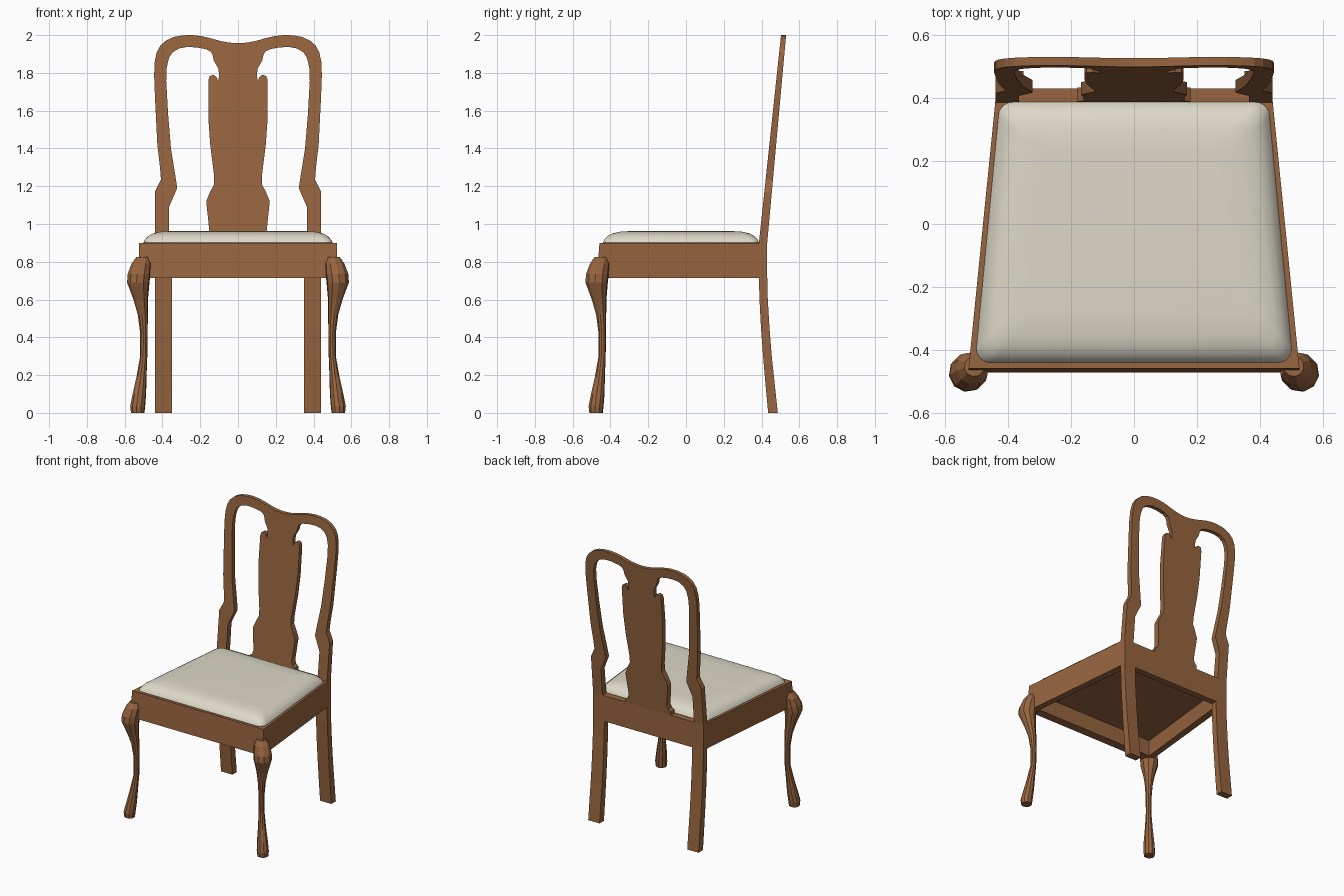
import bpy, bmesh, math


def material(name, rgb):
    m = bpy.data.materials.new(name)
    m.diffuse_color = (*rgb, 1)
    return m


WOOD = material("wood", (0.31, 0.13, 0.05))
FABRIC = material("fabric", (0.72, 0.69, 0.58))


def loft(name, rings, mat, ring_closed=False):
    """Skin a series of equal-length point loops; cap the ends or join last to first."""
    bm = bmesh.new()
    loops = [[bm.verts.new(p) for p in r] for r in rings]
    n = len(loops[0])
    pairs = list(zip(loops, loops[1:]))
    if ring_closed:
        pairs.append((loops[-1], loops[0]))
    else:
        bm.faces.new(loops[0])
        bm.faces.new(loops[-1])
    for a, b in pairs:
        for i in range(n):
            j = (i + 1) % n
            bm.faces.new((a[i], a[j], b[j], b[i]))
    bmesh.ops.recalc_face_normals(bm, faces=bm.faces)
    me = bpy.data.meshes.new(name)
    bm.to_mesh(me)
    bm.free()
    me.materials.append(mat)
    ob = bpy.data.objects.new(name, me)
    bpy.context.collection.objects.link(ob)
    return ob


def trapezoid(xf, yf, xb, yb, z):
    return [(-xf, yf, z), (xf, yf, z), (xb, yb, z), (-xb, yb, z)]


# Seat rails: hollow tapered frame, front face sloping slightly
loft("seat_frame", [
    trapezoid(0.525, -0.472, 0.436, 0.43, 0.715),
    trapezoid(0.525, -0.458, 0.436, 0.43, 0.9),
    trapezoid(0.475, -0.41, 0.39, 0.385, 0.9),
    trapezoid(0.475, -0.41, 0.39, 0.385, 0.715)], WOOD, True)
loft("seat_panel", [trapezoid(0.48, -0.415, 0.395, 0.39, z) for z in (0.83, 0.895)], WOOD)


# Cushion: rounded-corner trapezoid rings rising in a soft dome
def cushion_ring(d, z, r=0.045, seg=5):
    cx, cy = 0.0, -0.028
    pts = []
    corners = [(0.43 - d, 0.387 - d, 0), (-0.43 + d, 0.387 - d, 90),
               (-0.50 + d, -0.44 + d, 180), (0.50 - d, -0.44 + d, 270)]
    for x, y, a0 in corners:
        ox, oy = x - math.copysign(r, x - cx), y - math.copysign(r, y - cy)
        for k in range(seg + 1):
            a = math.radians(a0 + 90 * k / seg)
            pts.append((ox + r * math.cos(a), oy + r * math.sin(a), z))
    return pts


cushion = loft("seat_cushion", [cushion_ring(d, z) for d, z in (
    (0.006, 0.89), (0, 0.902), (0.008, 0.918), (0.025, 0.936), (0.05, 0.95),
    (0.09, 0.959), (0.15, 0.963))], FABRIC)
bpy.context.view_layer.objects.active = cushion
cushion.select_set(True)
bpy.ops.object.shade_smooth_by_angle(angle=math.radians(40))

# Back: right half outline, from the top centre down the post, up round the
# opening and down the side of the splat; mirrored into a single leaning slab
half = [(0, 1.957), (0.045, 1.96), (0.09, 1.968), (0.14, 1.982), (0.19, 1.994), (0.24, 2.0),
        (0.29, 1.999), (0.34, 1.99), (0.38, 1.972), (0.41, 1.946), (0.43, 1.91),
        (0.441, 1.86), (0.444, 1.79), (0.44, 1.68), (0.427, 1.42), (0.413, 1.30),
        (0.408, 1.235), (0.44, 1.17), (0.44, 0.9),
        (0.365, 0.9), (0.365, 1.09), (0.322, 1.19), (0.33, 1.245), (0.355, 1.4),
        (0.37, 1.58), (0.38, 1.76), (0.377, 1.83), (0.365, 1.88), (0.345, 1.91),
        (0.31, 1.93), (0.27, 1.937), (0.22, 1.935), (0.17, 1.926), (0.143, 1.912),
        (0.133, 1.89), (0.128, 1.865), (0.105, 1.825), (0.1, 1.79), (0.105, 1.755),
        (0.113, 1.778), (0.13, 1.79), (0.15, 1.783), (0.157, 1.76), (0.157, 1.56),
        (0.147, 1.42), (0.127, 1.26), (0.127, 1.21), (0.15, 1.165), (0.168, 1.12),
        (0.152, 0.965), (0.16, 0.94), (0.18, 0.925), (0.18, 0.9)]
outline = half + [(-x, z) for x, z in reversed(half[1:])]


def lean(z, y0, y1):
    return y0 + (y1 - y0) * (z - 0.9) / 1.1


loft("chair_back", [[(x, lean(z, 0.386, 0.503), z) for x, z in outline],
                    [(x, lean(z, 0.43, 0.53), z) for x, z in outline]], WOOD)

# Legs, built for both sides
rear = [(0, 0.435, 0.486), (0.15, 0.421, 0.470), (0.3, 0.408, 0.454), (0.45, 0.397, 0.442),
        (0.6, 0.389, 0.433), (0.72, 0.386, 0.43), (0.9, 0.386, 0.43)]
cabriole = [(0, 0.531, 0.036), (0.035, 0.531, 0.04), (0.1, 0.522, 0.036), (0.19, 0.511, 0.027),
            (0.3, 0.499, 0.019), (0.42, 0.498, 0.02), (0.52, 0.504, 0.027), (0.6, 0.515, 0.039),
            (0.69, 0.528, 0.06), (0.735, 0.524, 0.061), (0.79, 0.512, 0.052), (0.825, 0.507, 0.032)]
SIDES = 10
for side, s in (("right", 1), ("left", -1)):
    loft(f"rear_leg_{side}", [[(s * 0.35, a, z), (s * 0.44, a, z), (s * 0.44, b, z), (s * 0.35, b, z)]
                              for z, a, b in rear], WOOD)
    # Cabriole leg: round sections swinging along the corner diagonal
    rings = []
    for z, c, r in cabriole:
        angles = [math.radians(-45) + math.tau * k / SIDES for k in range(SIDES)]
        rings.append([(s * (c + r * math.cos(a)), 0.055 - c + r * math.sin(a), z) for a in angles])
    loft(f"front_leg_{side}", rings, WOOD)
